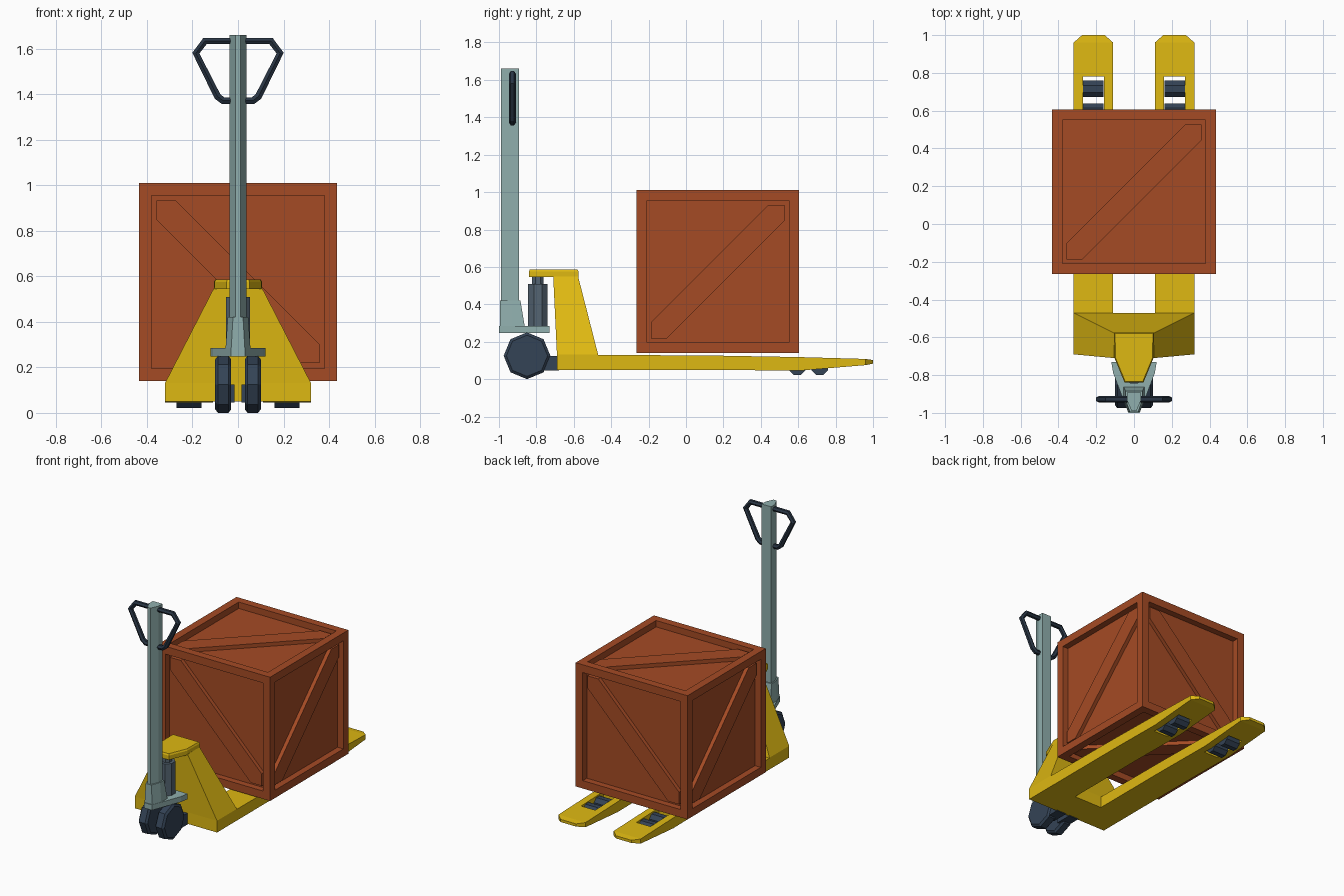
import bpy, bmesh, math
from mathutils import Vector

if "Cube" in bpy.data.objects:
    bpy.data.objects.remove(bpy.data.objects["Cube"])


def material(name, rgb):
    m = bpy.data.materials.new(name)
    m.diffuse_color = (*rgb, 1)
    m.use_nodes = True
    m.node_tree.nodes["Principled BSDF"].inputs["Base Color"].default_value = m.diffuse_color
    return m


YELLOW = material("yellow paint", (0.73, 0.48, 0.006))
WOOD = material("red brown wood", (0.376, 0.07, 0.018))
NAVY = material("dark navy rubber", (0.034, 0.056, 0.092))
BLACK = material("dark handle grip", (0.022, 0.036, 0.058))
STEEL = material("pale steel", (0.28, 0.43, 0.42))
SLATE = material("slate cylinder", (0.09, 0.13, 0.17))


def finish(name, bm, mat, mirror=False):
    bmesh.ops.recalc_face_normals(bm, faces=bm.faces)
    me = bpy.data.meshes.new(name)
    bm.to_mesh(me)
    bm.free()
    me.materials.append(mat)
    ob = bpy.data.objects.new(name, me)
    bpy.context.collection.objects.link(ob)
    if mirror:
        ob.modifiers.new("Mirror", 'MIRROR')
    return ob


def loft_into(bm, rings):
    """Skin equal-sized rings of points and cap both ends."""
    vs = [[bm.verts.new(p) for p in r] for r in rings]
    n = len(vs[0])
    for a, b in zip(vs, vs[1:]):
        for i in range(n):
            j = (i + 1) % n
            bm.faces.new((a[i], a[j], b[j], b[i]))
    bm.faces.new(vs[0])
    bm.faces.new(vs[-1][::-1])


def loft(name, rings, mat, mirror=False):
    bm = bmesh.new()
    loft_into(bm, rings)
    return finish(name, bm, mat, mirror)


def rect_z(x, y0, y1, z):
    return [(-x, y0, z), (x, y0, z), (x, y1, z), (-x, y1, z)]


def rect_y(y, x0, x1, z0, z1):
    return [(x0, y, z0), (x1, y, z0), (x1, y, z1), (x0, y, z1)]


def sym(half, z):
    """Symmetric outline in plan from its right half."""
    return [(x, y, z) for x, y in half] + [(-x, y, z) for x, y in half[::-1]]


def ring(r, y, z, x=None, n=8, turn=0.0):
    """Circle around the x axis at x, or around the z axis when x is None."""
    out = []
    for i in range(n):
        a = 2 * math.pi * i / n + turn
        c, s = r * math.cos(a), r * math.sin(a)
        out.append((c, y + s, z) if x is None else (x, y + c, z + s))
    return out


# Forks with roller windows
fork = loft("forks", [rect_y(-0.50, .11, .32, .05, .13),
                      rect_y(0.15, .11, .32, .05, .126),
                      rect_y(0.60, .11, .32, .045, .118),
                      rect_y(0.96, .11, .32, .075, .108),
                      rect_y(1.00, .155, .275, .083, .102)], YELLOW)
cutter = loft("window_cutter", [rect_y(0.53, .16, .27, -.1, .3),
                                rect_y(0.78, .16, .27, -.1, .3)], YELLOW)
cutter.hide_render = True
cut = fork.modifiers.new("Window", 'BOOLEAN')
cut.object = cutter
cut.solver = 'EXACT'
bpy.context.view_layer.objects.active = fork
bpy.ops.object.modifier_apply(modifier=cut.name)
bpy.data.objects.remove(cutter)
fork.modifiers.new("Mirror", 'MIRROR')

# Load rollers in the fork windows
bm = bmesh.new()
for y in (0.595, 0.715):
    loft_into(bm, [ring(.047, y, .065, x, turn=math.pi / 8) for x in (.161, .269)])
finish("fork_rollers", bm, NAVY, True)

# Tapered body joining the forks, and its top cap
loft("body", [rect_z(.32, -.69, -.47, .05), rect_z(.32, -.69, -.47, .132),
              rect_z(.105, -.71, -.577, .55)], YELLOW)
cap = [(.05, -.84), (.103, -.71), (.106, -.575)]
loft("body_cap", [sym(cap, .545), sym(cap, .575),
                  sym([(.046, -.835), (.098, -.708), (.1, -.58)], .586)], YELLOW)

# Steering wheels and the arms behind them
loft("steering_wheels", [ring(r, -.85, .125, x) for x, r in
                         ((.03, .11), (.042, .125), (.088, .125), (.10, .11))], NAVY, True)
loft("wheel_arms", [rect_y(-.80, .015, .09, .045, .125),
                    rect_y(-.68, .015, .09, .045, .125)], NAVY, True)

# Steering plate
plate = [(.03, -1.0), (.11, -.79), (.12, -.73)]
loft("steering_plate", [sym(plate, .247), sym(plate, .285)], STEEL)

# Hydraulic cylinder and piston
t = math.pi / 8
loft("hydraulic_cylinder", [ring(.056, -.792, z, turn=t) for z in (.28, .51)], SLATE)
loft("piston", [ring(.034, -.792, z, turn=t) for z in (.50, .55)], SLATE)

# Handle bracket and post
loft("handle_bracket",
     [sym([(.03, -.995), (.055, -.93), (.055, -.862)], .28),
      sym([(.022, -.995), (.045, -.93), (.045, -.885)], .42)], STEEL)
post = [(.012, -.99), (.037, -.935), (.037, -.893)]
loft("handle_post", [sym(post, .40), sym(post, 1.66)], STEEL)

# Handle loop
half = [(.145, 1.633), (.185, 1.58), (.09, 1.39), (.066, 1.371)]
path = half + [(-x, z) for x, z in half[::-1]]
curve = bpy.data.curves.new("handle_loop", 'CURVE')
curve.dimensions = '3D'
curve.bevel_depth = .018
curve.bevel_resolution = 1
sp = curve.splines.new('POLY')
sp.points.add(len(path) - 1)
for p, (x, z) in zip(sp.points, path):
    p.co = (x, -.928, z, 1)
sp.use_cyclic_u = True
sp.use_smooth = False
curve.materials.append(BLACK)
bpy.context.collection.objects.link(bpy.data.objects.new("handle_loop", curve))

# Crate with recessed panels
C, H, DEEP = Vector((0, .17, .575)), .435, .045
bm = bmesh.new()
bmesh.ops.create_cube(bm, size=2 * H)
bmesh.ops.translate(bm, verts=bm.verts, vec=C)
sides = list(bm.faces)
bmesh.ops.inset_individual(bm, faces=sides, thickness=.078)
for f in sides:
    n = f.normal.copy()
    e = bmesh.ops.extrude_discrete_faces(bm, faces=[f])["faces"][0]
    for v in e.verts:
        v.co -= n * DEEP
finish("crate", bm, WOOD)

# Diagonal brace on every crate side
a, c = .357, .085
hexagon = [(-a, -a), (c - a, -a), (a, a - c), (a, a), (a - c, a), (-a, c - a)]
X, Y, Z = Vector((1, 0, 0)), Vector((0, 1, 0)), Vector((0, 0, 1))
bm = bmesh.new()
for n, u, v in ((-Y, -X, Z), (Y, X, Z), (X, Y, Z), (-X, -Y, Z), (Z, X, Y), (-Z, X, -Y)):
    loft_into(bm, [[C + n * d + u * p + v * q for p, q in hexagon]
                   for d in (H - DEEP - .005, H - .018)])
finish("crate_braces", bm, WOOD)
